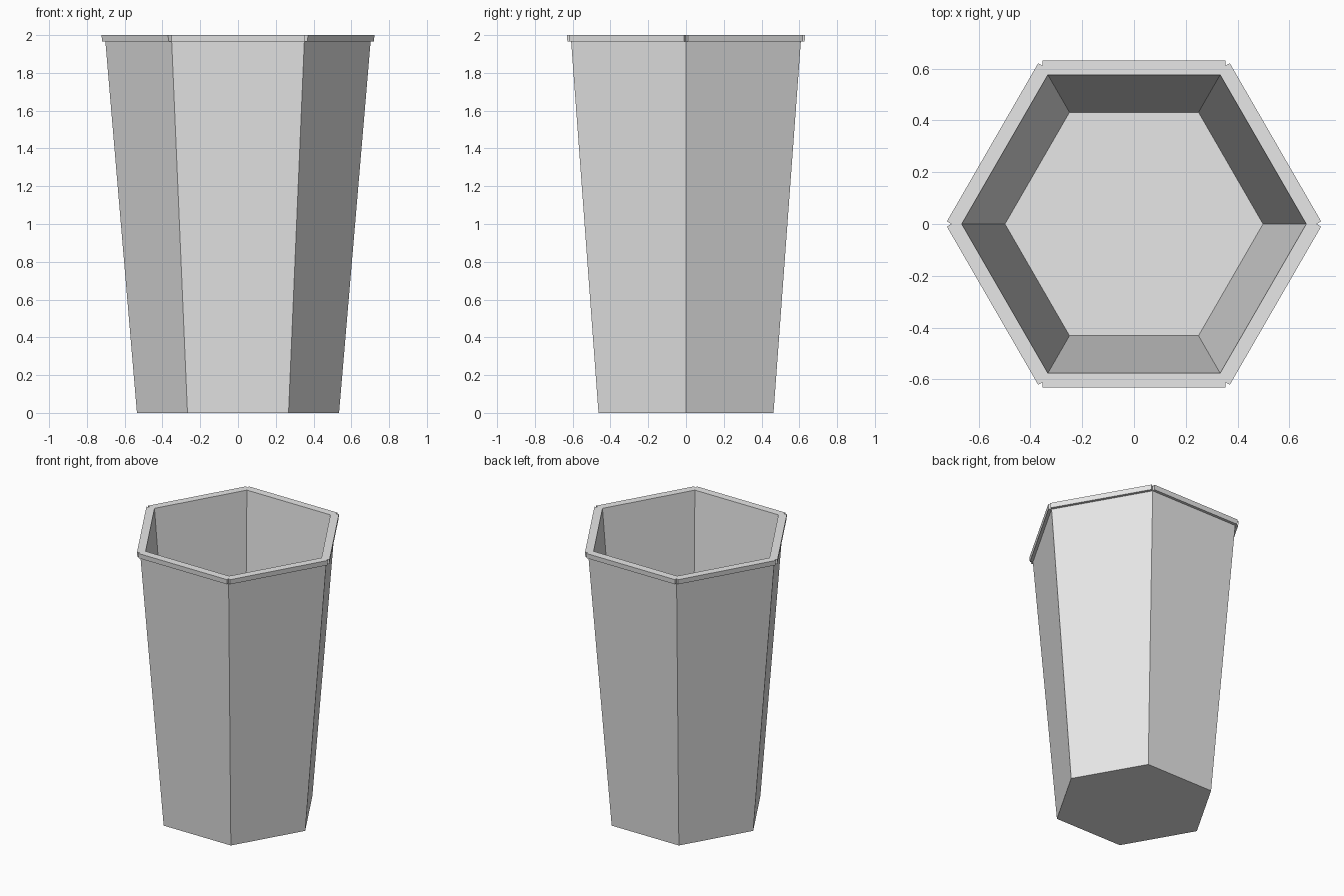
import bpy
import bmesh
from math import cos, sin, pi

SIDES = 6

cube = bpy.data.objects.get("Cube")
if cube:
    bpy.data.objects.remove(cube, do_unlink=True)

# Plain light grey
grey = bpy.data.materials.new("light_grey")
grey.use_nodes = True
colour = (0.8, 0.8, 0.8, 1.0)
grey.diffuse_color = colour
grey.node_tree.nodes["Principled BSDF"].inputs["Base Color"].default_value = colour

bm = bmesh.new()


def ring(radius, z):
    """Hexagon of vertices with corners on the x axis."""
    return [bm.verts.new((radius * cos(2 * pi * i / SIDES),
                          radius * sin(2 * pi * i / SIDES), z))
            for i in range(SIDES)]


def bridge(lower, upper):
    """Band of quads between two rings."""
    return [bm.faces.new((lower[i], lower[(i + 1) % SIDES],
                          upper[(i + 1) % SIDES], upper[i]))
            for i in range(SIDES)]


# Outer wall, rim band, top edge, inner wall
profile = [(0.535, 0), (0.702, 1.965), (0.705, 2), (0.665, 2), (0.498, 0.035)]
rings = [ring(r, z) for r, z in profile]
bands = [bridge(a, b) for a, b in zip(rings, rings[1:])]

# Underside and inner floor
bm.faces.new(rings[0][::-1])
bm.faces.new(rings[-1])

# Raised lip: each side pushed out on its own, leaving small corner notches
rim = bands[1]
bm.normal_update()
lip = bmesh.ops.extrude_discrete_faces(bm, faces=rim)["faces"]
for face in lip:
    push = face.normal.copy()
    push.z = 0
    push.normalize()
    bmesh.ops.translate(bm, verts=face.verts, vec=push * 0.02)

bmesh.ops.recalc_face_normals(bm, faces=bm.faces)

mesh = bpy.data.meshes.new("hexagonal_cup")
bm.to_mesh(mesh)
bm.free()
mesh.materials.append(grey)
cup = bpy.data.objects.new("hexagonal_cup", mesh)
bpy.context.collection.objects.link(cup)
